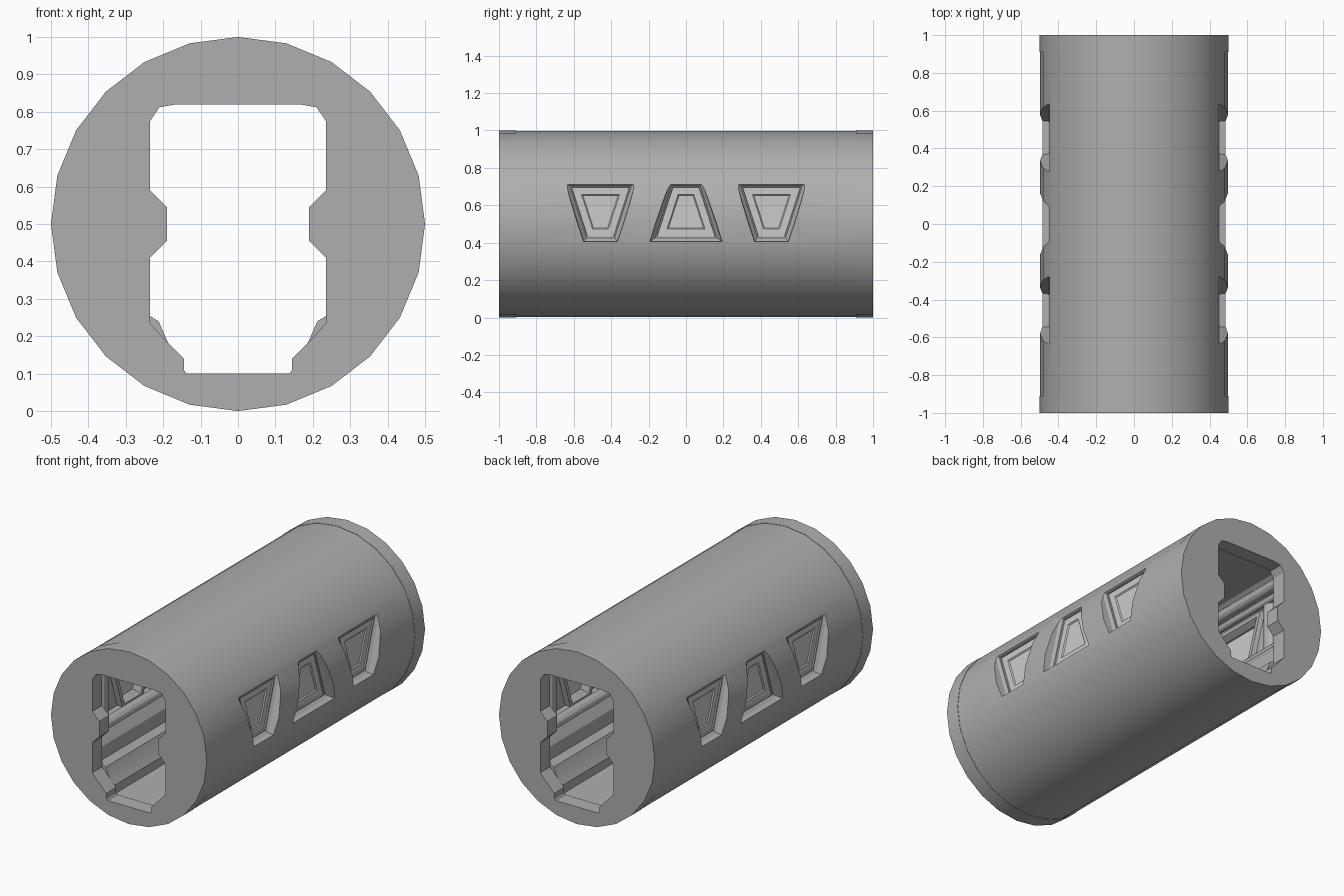
import bpy, bmesh, math

if "Cube" in bpy.data.objects:
    bpy.data.objects.remove(bpy.data.objects["Cube"])


def material(name, v):
    m = bpy.data.materials.new(name)
    m.diffuse_color = (v, v, v, 1)
    m.use_nodes = True
    m.node_tree.nodes["Principled BSDF"].inputs["Base Color"].default_value = m.diffuse_color
    return m


metal = material("dark_grey", 0.43)
glass = material("pane_grey", 0.85)


def loft(name, rings, loop=False, mat=metal):
    """Skin a list of point rings; cap the ends, or close into a frame."""
    bm = bmesh.new()
    vs = [[bm.verts.new(p) for p in r] for r in rings]
    n = len(vs[0])
    pairs = list(zip(vs, vs[1:])) + ([(vs[-1], vs[0])] if loop else [])
    for a, b in pairs:
        for i in range(n):
            j = (i + 1) % n
            bm.faces.new((a[i], a[j], b[j], b[i]))
    if not loop:
        bm.faces.new(vs[0])
        bm.faces.new(vs[-1])
    bmesh.ops.recalc_face_normals(bm, faces=bm.faces)
    me = bpy.data.meshes.new(name)
    bm.to_mesh(me)
    bm.free()
    ob = bpy.data.objects.new(name, me)
    bpy.context.collection.objects.link(ob)
    me.materials.append(mat)
    return ob


def activate(ob):
    bpy.ops.object.select_all(action='DESELECT')
    ob.select_set(True)
    bpy.context.view_layer.objects.active = ob


def smooth(ob):
    activate(ob)
    bpy.ops.object.shade_smooth_by_angle(angle=math.radians(25))


def carve(ob, cutter):
    cutter.hide_render = True
    m = ob.modifiers.new("cut", 'BOOLEAN')
    m.operation, m.solver, m.object = 'DIFFERENCE', 'EXACT', cutter
    activate(ob)
    bpy.ops.object.modifier_apply(modifier=m.name)
    bpy.data.objects.remove(cutter, do_unlink=True)


def prism(name, profile, y0, y1):
    return loft(name, [[(x, y, z) for x, z in profile] for y in (y0, y1)])


def mirrored(half):
    return half + [(-x, z) for x, z in reversed(half)]


def circle(cx, cz, r, n):
    return [(cx + r * math.sin(2 * math.pi * i / n),
             cz + r * math.cos(2 * math.pi * i / n)) for i in range(n)]


DOORWAY = mirrored([(.165, .82), (.21, .812), (.235, .775), (.235, .59), (.19, .545),
                    (.19, .455), (.235, .41), (.235, .235), (.185, .18), (.145, .14),
                    (.145, .11), (.137, .10)])
CABIN = mirrored([(.20, .85), (.27, .84), (.34, .79), (.38, .74), (.38, .42), (.29, .40),
                  (.25, .34), (.25, .263), (.212, .24), (.185, .178), (.16, .145), (.16, .095)])


def window_ring(side, yc, flip, x, inset):
    """Trapezoid outline of one window, shrunk by inset, at depth x."""
    z0, z1 = .41, .72
    pts = []
    for z, sgn in ((z0 + inset, -1), (z0 + inset, 1), (z1 - inset, 1), (z1 - inset, -1)):
        t = (z - z0) / (z1 - z0)
        t = 1 - t if flip else t
        pts.append((side * x, yc + sgn * (.187 - .10 * t - inset * 1.05), z))
    return pts


# main tube with hollow cabin
hull = prism("hull", circle(0, .5, .498, 24), -.91, .91)
carve(hull, prism("cabin_cutter", CABIN, -1.1, 1.1))

WINDOWS = [(-.457, True), (0, False), (.457, True)]
for s in (-1, 1):
    for yc, flip in WINDOWS:
        def rings(*steps):
            return [window_ring(s, yc, flip, x, i) for x, i in steps]
        # window opening, pane, outer rim and inner surround
        carve(hull, loft("window_cutter", rings((.54, -.012), (.455, 0), (.435, .018), (.30, .018))))
        loft("window_pane", rings((.40, .012), (.436, .012), (.436, .062), (.43, .068)), mat=glass)
        loft("window_rim", rings((.425, .016), (.443, .016), (.443, .022), (.425, .028)), loop=True)
        loft("window_surround", rings((.385, -.018), (.355, -.008), (.355, .015), (.385, .035),
                                      (.405, .035), (.405, .015)), loop=True)

    # pipes along the cabin, above and below the windows
    for name, x, z, r in (("upper_pipe", .30, .79, .032), ("upper_small_pipe", .345, .755, .02),
                          ("lower_pipe", .32, .40, .035)):
        smooth(prism(name, circle(s * x, z, r, 12), -.91, .91))

    # rounded ribs between the windows
    for y in (-.72, -.23, .23, .72):
        ring = [[(s * .375 + a, y + b, z) for a, b in circle(0, 0, .04, 12)] for z in (.40, .745)]
        smooth(loft("wall_rib", ring))
smooth(hull)

# end bulkheads with the shaped doorway
for s in (-1, 1):
    end = prism("end_bulkhead", circle(0, .5, .5, 24), s * .91, s * 1.0)
    carve(end, prism("doorway_cutter", DOORWAY, s * .8, s * 1.1))
    smooth(end)
